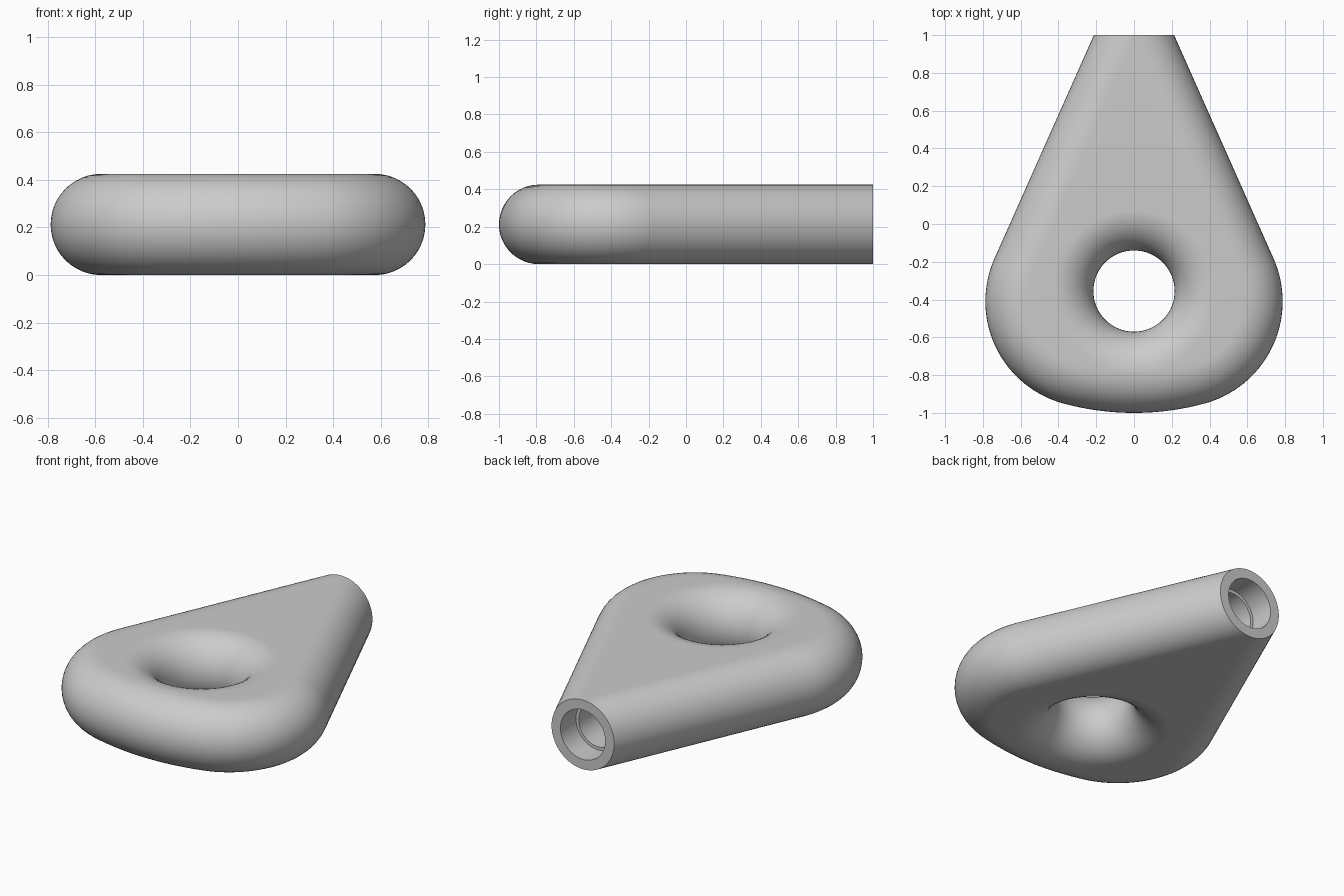
import bpy, bmesh
from math import sin, cos, pi, radians

cube = bpy.data.objects.get("Cube")
if cube:
    bpy.data.objects.remove(cube)

R = 0.2125            # edge rounding radius, half the thickness
STEPS = 24            # segments of each half-round edge
HOLE_Y = -0.355
HOLE_R = 0.215

grey = bpy.data.materials.new("plain grey")
grey.use_nodes = True
grey.diffuse_color = (0.6, 0.6, 0.6, 1)
grey.node_tree.nodes["Principled BSDF"].inputs["Base Color"].default_value = (0.6, 0.6, 0.6, 1)

bm = bmesh.new()


def arc(cx, cy, radius, start, end, count):
    """Outline points with their outward normals."""
    out = []
    for i in range(count + 1):
        a = radians(start + (end - start) * i / count)
        out.append((cx + radius * cos(a), cy + radius * sin(a), cos(a), sin(a)))
    return out


def half_round(x, y, nx, ny):
    """Column of vertices over a half circle from top to bottom."""
    column = []
    for i in range(STEPS + 1):
        a = pi * i / STEPS
        inset = R * (1 - sin(a))
        column.append(bm.verts.new((x - nx * inset, y - ny * inset, R + R * cos(a))))
    return column


def skin(a, b, closed=False):
    """Quads between two rows of vertices."""
    n = len(a)
    for i in range(n if closed else n - 1):
        j = (i + 1) % n
        bm.faces.new((a[i], a[j], b[j], b[i]))


# Rounded teardrop rim: straight side, corner arc, shallow front arc, then mirrored
right = [(R, 1, 1, 0)]
right += arc(0.227, -0.41, 0.56, 24, -74.9, 28)
right += arc(0, 0.43, 1.43, -74.9, -90, 8)[1:]
left = [(-x, y, -nx, ny) for x, y, nx, ny in reversed(right[:-1])]
rim = [half_round(*p) for p in right + left]
for a, b in zip(rim, rim[1:]):
    skin(a, b)

# Flared round hole
hole = [half_round(x, y, -nx, -ny) for x, y, nx, ny in arc(0, HOLE_Y, HOLE_R, 0, 360, 64)[:-1]]
for i, column in enumerate(hole):
    skin(column, hole[(i + 1) % len(hole)])

# Flat end ring and stepped bore in the narrow end
ring = rim[0] + rim[-1][-2:0:-1]
for radius, y in ((0.152, 1), (0.152, 0.85), (0.133, 0.85), (0.133, 0.4)):
    inner = []
    for i in range(2 * STEPS):
        a = pi * i / STEPS
        inner.append(bm.verts.new((radius * sin(a), y, R + radius * cos(a))))
    skin(ring, inner, closed=True)
    ring = inner
bm.faces.new(ring)

# Flat top and underside between rim and hole
bmesh.ops.remove_doubles(bm, verts=bm.verts[:], dist=0.00001)
for level in (0, 2 * R):
    edges = [e for e in bm.edges if e.is_boundary
             and all(abs(v.co.z - level) < 0.0001 for v in e.verts)]
    bmesh.ops.triangle_fill(bm, use_beauty=True, use_dissolve=False, edges=edges)
bmesh.ops.recalc_face_normals(bm, faces=bm.faces[:])

mesh = bpy.data.meshes.new("teardrop_body")
bm.to_mesh(mesh)
bm.free()
mesh.materials.append(grey)
body = bpy.data.objects.new("teardrop_body", mesh)
bpy.context.collection.objects.link(body)

# Smooth shading with sharp bore edges
bpy.ops.object.select_all(action="DESELECT")
body.select_set(True)
bpy.context.view_layer.objects.active = body
bpy.ops.object.shade_smooth_by_angle(angle=radians(30))
weighted = body.modifiers.new("even_normals", "WEIGHTED_NORMAL")
weighted.keep_sharp = True
